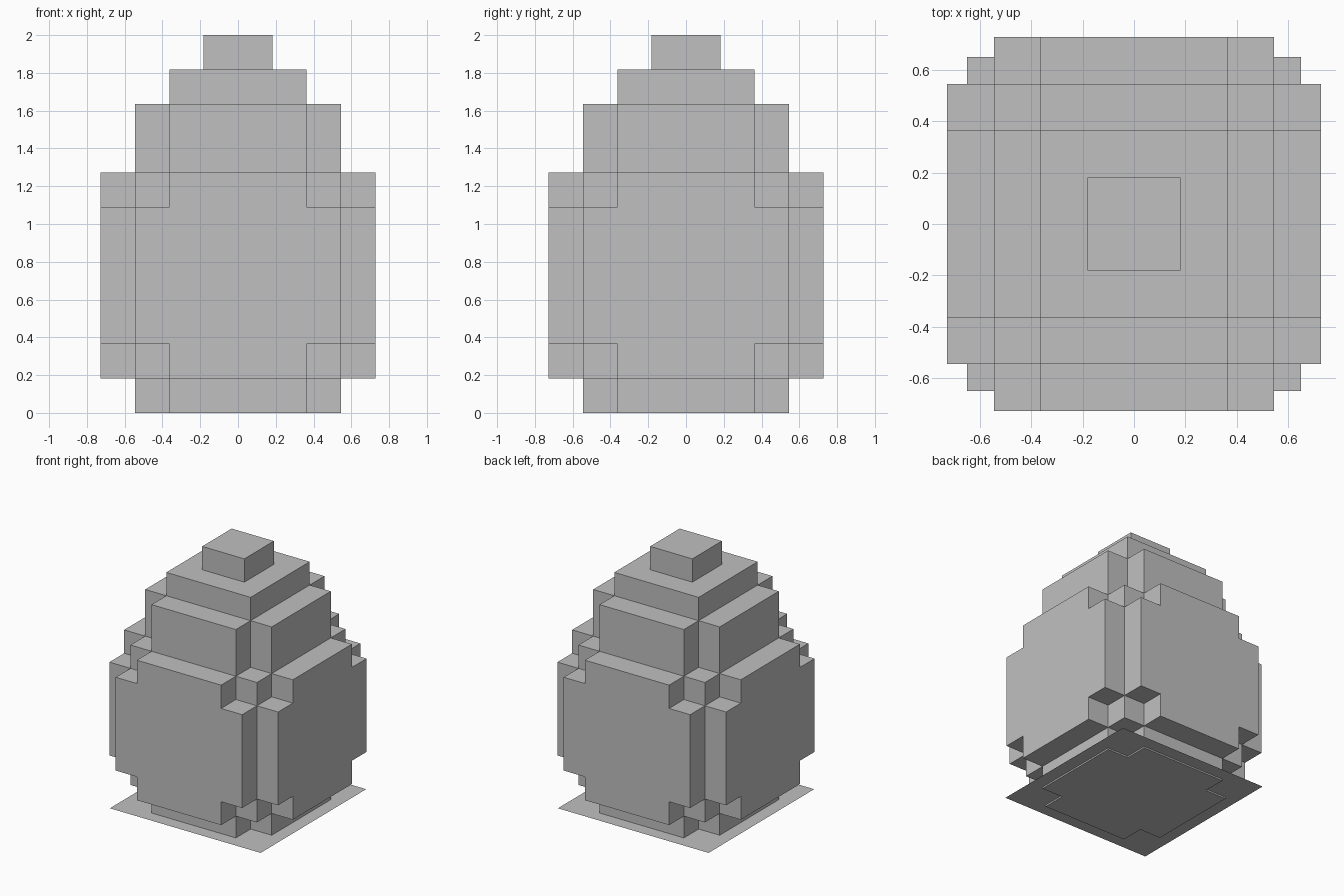
import bpy
import bmesh

cube = bpy.data.objects.get("Cube")
if cube:
    bpy.data.objects.remove(cube, do_unlink=True)

U = 2 / 11  # one block


def make_material(name, color):
    mat = bpy.data.materials.new(name)
    mat.use_nodes = True
    mat.diffuse_color = color
    mat.node_tree.nodes["Principled BSDF"].inputs["Base Color"].default_value = color
    return mat


grey = make_material("plain grey", (0.53, 0.53, 0.53, 1))


def finish(name, bm):
    bmesh.ops.recalc_face_normals(bm, faces=bm.faces)
    mesh = bpy.data.meshes.new(name)
    bm.to_mesh(mesh)
    bm.free()
    mesh.materials.append(grey)
    obj = bpy.data.objects.new(name, mesh)
    bpy.context.collection.objects.link(obj)
    return obj


def prism(name, outline, z0, z1):
    """Extrude an outline, given in blocks, from one level to another."""
    bm = bmesh.new()
    base = bm.faces.new([bm.verts.new((x * U, y * U, z0 * U)) for x, y in outline])
    ext = bmesh.ops.extrude_face_region(bm, geom=[base])
    top = [v for v in ext["geom"] if isinstance(v, bmesh.types.BMVert)]
    bmesh.ops.translate(bm, verts=top, vec=(0, 0, (z1 - z0) * U))
    return finish(name, bm)


def square(h):
    return [(-h, -h), (h, -h), (h, h), (-h, h)]


def notched(a, b):
    """Square of half width a with its corners cut back to b."""
    quarter = [(a, -b), (a, b), (b, b)]
    points = []
    for _ in range(4):
        points += quarter
        quarter = [(-y, x) for x, y in quarter]
    return points


# Stepped egg, from the foot to the tip
prism("foot", notched(3, 2), 0, 1)
prism("lower_rim", notched(4, 2), 1, 2)
prism("belly", notched(4, 3), 2, 6)
prism("upper_rim", notched(4, 2), 6, 7)
prism("shoulder", notched(3, 2), 7, 9)
prism("crown", square(2), 9, 10)
prism("tip", square(1), 10, 11)

# Inner blocks filling the notched corners of the two rims
for name, z in (("lower_rim_core", 1), ("upper_rim_core", 6)):
    prism(name, square(3), z, z + 1)

# Thin ground sheet just above the underside of the foot
bm = bmesh.new()
bm.faces.new([bm.verts.new((x * 0.65, y * 0.65, 0.012)) for x, y in square(1)])
finish("base_sheet", bm)
